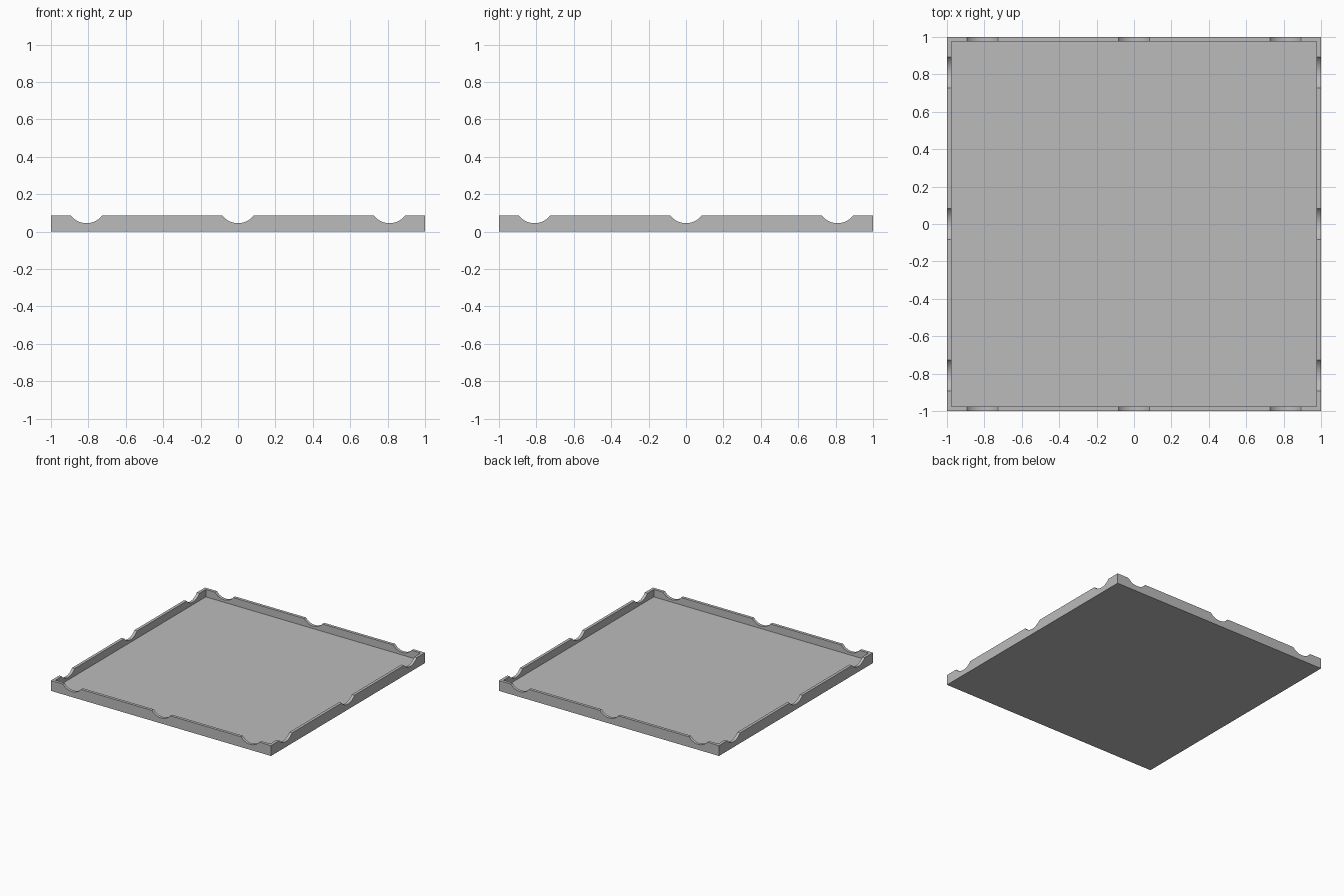
import bpy
import math

if "Cube" in bpy.data.objects:
    bpy.data.objects.remove(bpy.data.objects["Cube"])

HEIGHT = 0.085
FLOOR = 0.024
WALL = 0.024
NOTCH_RADIUS = 0.106
NOTCH_BOTTOM = 0.045
NOTCH_SPACING = 0.81

grey = bpy.data.materials.new("plain grey")
grey.use_nodes = True
colour = (0.5, 0.5, 0.5, 1)
grey.diffuse_color = colour
grey.node_tree.nodes["Principled BSDF"].inputs["Base Color"].default_value = colour


def block(name, width, bottom, top):
    bpy.ops.mesh.primitive_cube_add(size=1, location=(0, 0, (bottom + top) / 2))
    obj = bpy.context.object
    obj.name = name
    obj.scale = (width, width, top - bottom)
    bpy.ops.object.transform_apply(location=True, rotation=True, scale=True)
    obj.data.materials.append(grey)
    return obj


def carve(target, cutter):
    cutter.hide_render = True
    mod = target.modifiers.new("carve", "BOOLEAN")
    mod.operation = "DIFFERENCE"
    mod.solver = "EXACT"
    mod.object = cutter
    bpy.context.view_layer.objects.active = target
    bpy.ops.object.modifier_apply(modifier=mod.name)
    bpy.data.objects.remove(cutter)


# Square tray with a shallow recess inside a thin rim
tray = block("tray", 2, 0, HEIGHT)
carve(tray, block("recess_cutter", 2 - 2 * WALL, FLOOR, HEIGHT + 0.1))

# Three rounded notches through each side of the rim
for along_x in (True, False):
    for step in (-1, 0, 1):
        offset = step * NOTCH_SPACING
        z = NOTCH_BOTTOM + NOTCH_RADIUS
        location = (0, offset, z) if along_x else (offset, 0, z)
        rotation = (0, math.pi / 2, 0) if along_x else (math.pi / 2, 0, 0)
        bpy.ops.mesh.primitive_cylinder_add(
            vertices=96, radius=NOTCH_RADIUS, depth=2.2,
            location=location, rotation=rotation)
        cutter = bpy.context.object
        cutter.name = "notch_cutter"
        cutter.data.materials.append(grey)
        carve(tray, cutter)

# Smooth notch curves, crisp rim edges
bpy.ops.object.select_all(action="DESELECT")
tray.select_set(True)
bpy.context.view_layer.objects.active = tray
bpy.ops.object.shade_smooth_by_angle(angle=math.radians(25))
